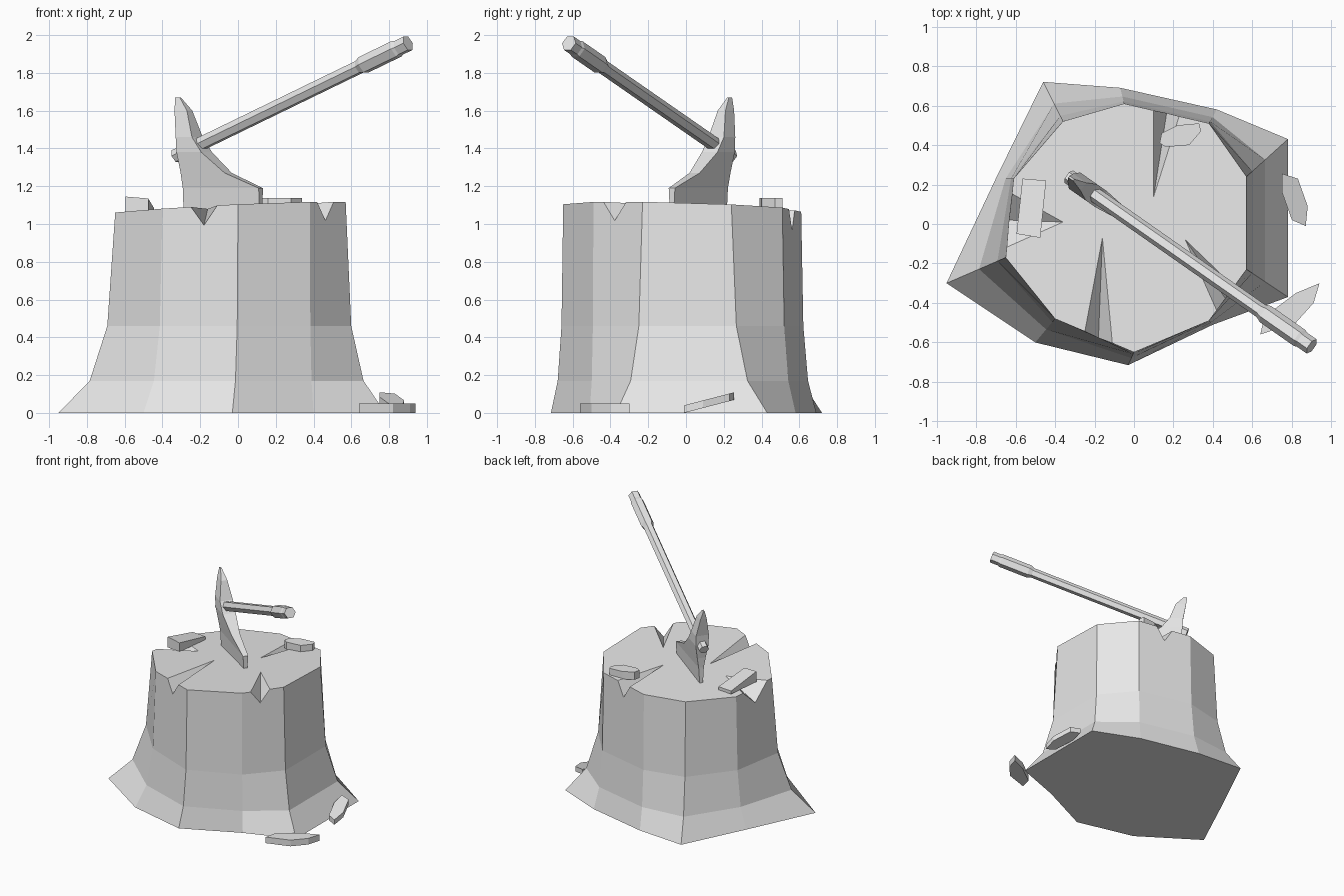
import bpy, bmesh, math
from mathutils import Vector

cube = bpy.data.objects.get("Cube")
if cube:
    bpy.data.objects.remove(cube, do_unlink=True)

GREY = (0.8, 0.8, 0.8, 1)
mat = bpy.data.materials.new("plain_grey")
mat.use_nodes = True
mat.diffuse_color = GREY
mat.node_tree.nodes["Principled BSDF"].inputs["Base Color"].default_value = GREY


def loft(name, rings):
    """Join rings of equal point count with faces and close both ends."""
    bm = bmesh.new()
    loops = [[bm.verts.new(p) for p in ring] for ring in rings]
    n = len(loops[0])
    for a, b in zip(loops, loops[1:]):
        for i in range(n):
            j = (i + 1) % n
            bm.faces.new((a[i], a[j], b[j], b[i]))
    bm.faces.new(loops[0][::-1])
    bm.faces.new(loops[-1])
    bmesh.ops.recalc_face_normals(bm, faces=bm.faces)
    mesh = bpy.data.meshes.new(name)
    bm.to_mesh(mesh)
    bm.free()
    mesh.materials.append(mat)
    obj = bpy.data.objects.new(name, mesh)
    bpy.context.collection.objects.link(obj)
    return obj


def top_z(x, y):
    """Height of the slanted cut."""
    return 1.085 + 0.045 * x - 0.03 * y


# Stump: a ten-sided trunk that flares into the roots
rim = [(-.65, -.17), (-.4, -.48), (0, -.65), (.38, -.49), (.57, -.23),
       (.57, .24), (.38, .51), (-.05, .61), (-.36, .52), (-.61, .23)]
root = [(-.95, -.3), (-.5, -.6), (-.03, -.715), (.4, -.51), (.78, -.37),
        (.78, .43), (.42, .58), (-.07, .69), (-.46, .72), (-.7, .23)]


def trunk_ring(flare, z=None):
    ring = []
    for (ax, ay), (bx, by) in zip(rim, root):
        x, y = ax + (bx - ax) * flare, ay + (by - ay) * flare
        ring.append((x, y, top_z(x, y) if z is None else z))
    return ring


stump = loft("stump", [trunk_ring(1, 0), trunk_ring(.45, .17),
                       trunk_ring(.14, .46), trunk_ring(0)])


# Cracks: wedges cut from an inner tip out through the rim
def cut_crack(tip, left, right, depth):
    t, a, b = (Vector((x, y, top_z(x, y))) for x, y in (tip, left, right))
    d = (a + b) / 2 - Vector((0, 0, depth))
    a, b, d = (t + (p - t) * 1.15 for p in (a, b, d))
    t, a, b = (d + (p - d) * 1.3 for p in (t, a, b))
    bm = bmesh.new()
    bmesh.ops.convex_hull(bm, input=[bm.verts.new(p) for p in (t, a, b, d)])
    bmesh.ops.recalc_face_normals(bm, faces=bm.faces)
    mesh = bpy.data.meshes.new("crack_cutter")
    bm.to_mesh(mesh)
    bm.free()
    mesh.materials.append(mat)
    cutter = bpy.data.objects.new("crack_cutter", mesh)
    bpy.context.collection.objects.link(cutter)
    cutter.hide_render = True
    mod = stump.modifiers.new("crack", 'BOOLEAN')
    mod.operation = 'DIFFERENCE'
    mod.solver = 'EXACT'
    mod.object = cutter
    bpy.context.view_layer.objects.active = stump
    bpy.ops.object.modifier_apply(modifier=mod.name)
    bpy.data.objects.remove(cutter, do_unlink=True)


cut_crack((-.16, -.07), (-.25, -.55), (-.11, -.6), .1)
cut_crack((.26, -.08), (.42, -.44), (.51, -.32), .1)
cut_crack((.1, .14), (.1, .57), (.23, .55), .11)
cut_crack((-.36, .01), (-.63, .16), (-.65, -.12), .13)

# Axe handle: six-sided shaft with a thicker grip
butt, end = Vector((-.33, .24, 1.36)), Vector((.9, -.62, 1.957))
axis = (end - butt).normalized()
side = axis.cross(Vector((0, 0, 1))).normalized()
up = side.cross(axis)


def handle_ring(t, r):
    c = butt.lerp(end, t)
    turns = [math.pi * i / 3 for i in range(6)]
    return [c + (side * math.cos(a) + up * math.sin(a)) * r for a in turns]


loft("axe_handle", [handle_ring(*s) for s in (
    (0, .038), (.79, .038), (.81, .05), (.95, .05), (.96, .044), (1, .044))])

# Axe head: rows of height, back, front and half thickness
along = Vector((axis.x, axis.y, 0)).normalized()
across = Vector((-along.y, along.x, 0))
head_rows = [(1.05, .06, .55, .012), (1.19, .06, .55, .02),
             (1.27, .055, .34, .033), (1.38, .04, .2, .05),
             (1.46, .035, .14, .05), (1.6, .01, .09, .025),
             (1.67, 0, .03, .005)]
head_rings = []
for z, back, front, half in head_rows:
    base = Vector((butt.x, butt.y, z))
    head_rings.append([base + along * s + across * w for s, w in (
        (back, -half), (front, -half), (front, half), (back, half))])
loft("axe_head", head_rings)


# Wood chips: flat outlines given a thickness and a lean along y
def chip(name, outline, z, thick, lean=0):
    y0 = outline[0][1]
    low = [(x, y, z + (y - y0) * lean) for x, y in outline]
    loft(name, [low, [(x, y, h + thick) for x, y, h in low]])


chip("rim_chip", [(.13, .41), (.16, .39), (.28, .4), (.34, .47),
                  (.33, .51), (.22, .5), (.14, .46)], 1.075, .062)
chip("ground_chip", [(.64, -.56), (.82, -.5), (.91, -.4), (.94, -.3),
                     (.82, -.35), (.66, -.47)], 0, .05)
chip("leaning_chip", [(.87, -.01), (.88, .09), (.83, .23), (.75, .255),
                      (.75, .16), (.8, .02)], 0, .04, .26)

# Wedge chip: thick toward the front, thin at the back
wedge = [(-.595, -.05), (-.475, -.07), (-.445, .22), (-.565, .23)]
tops = (1.145, 1.135, 1.085, 1.085)
loft("wedge_chip", [[(x, y, 1.06) for x, y in wedge],
                    [(x, y, z) for (x, y), z in zip(wedge, tops)]])
